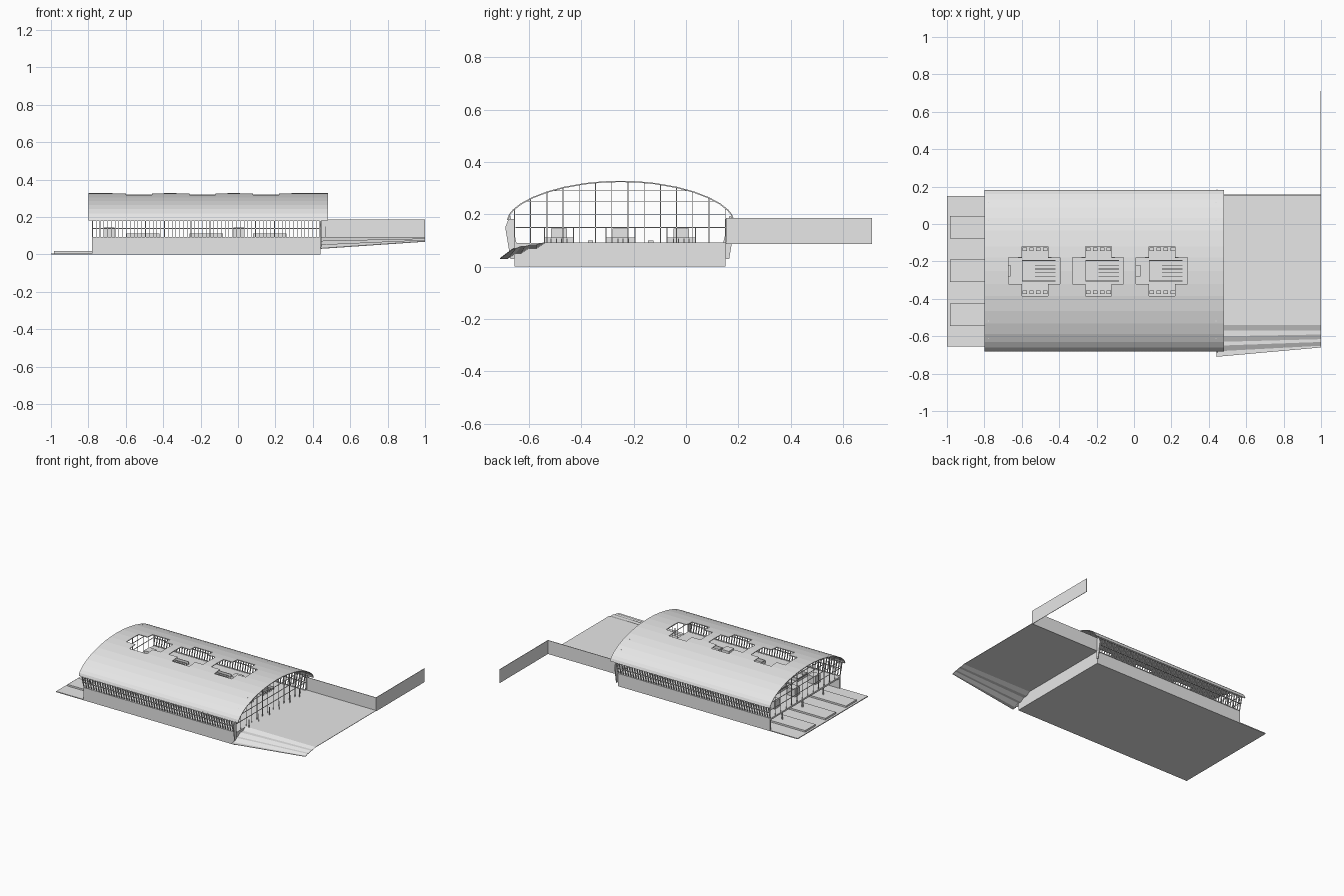
import bpy, bmesh

cube = bpy.data.objects.get("Cube")
if cube:
    bpy.data.objects.remove(cube, do_unlink=True)

grey = bpy.data.materials.new("light grey")
grey.use_nodes = True
grey.diffuse_color = (0.8, 0.8, 0.8, 1)
grey.node_tree.nodes["Principled BSDF"].inputs["Base Color"].default_value = (0.8, 0.8, 0.8, 1)

WEST, EAST, SOUTH, NORTH = -0.78, 0.44, -0.655, 0.15
FLOOR, EAVE, RIDGE_Y = 0.09, 0.183, -0.25
PLATFORM_ROWS = (-0.485, -0.25, -0.018)
BAYS = [i * 0.34 for i in range(3)]


def finish(name, bm, thickness=0):
    bmesh.ops.recalc_face_normals(bm, faces=bm.faces)
    mesh = bpy.data.meshes.new(name)
    bm.to_mesh(mesh)
    bm.free()
    mesh.materials.append(grey)
    obj = bpy.data.objects.new(name, mesh)
    bpy.context.collection.objects.link(obj)
    if thickness:
        mod = obj.modifiers.new("thickness", "SOLIDIFY")
        mod.thickness = thickness
        mod.offset = -1
    return obj


def add_box(bm, x0, x1, y0, y1, z0, z1):
    verts = bmesh.ops.create_cube(bm, size=1)["verts"]
    for v in verts:
        v.co.x = x1 if v.co.x > 0 else x0
        v.co.y = y1 if v.co.y > 0 else y0
        v.co.z = z1 if v.co.z > 0 else z0


def boxes(name, items):
    bm = bmesh.new()
    for item in items:
        add_box(bm, *item)
    return finish(name, bm)


def add_profile(bm, points, x0, x1):
    """Extrude a y-z outline along x."""
    face = bm.faces.new([bm.verts.new((x0, y, z)) for y, z in points])
    new = bmesh.ops.extrude_face_region(bm, geom=[face])["geom"]
    bmesh.ops.translate(bm, vec=(x1 - x0, 0, 0),
                        verts=[g for g in new if isinstance(g, bmesh.types.BMVert)])


def roof_z(y):
    t = min(1, abs(y - RIDGE_Y) / 0.432)
    return EAVE + 0.145 * (1 - t * t) ** 0.6


# Vaulted roof sheet with three cross-shaped skylight openings
def in_skylight(x, y):
    for bay in BAYS:
        arm = -0.67 < x - bay < -0.395 and -0.32 < y < -0.18
        tall = -0.6 < x - bay < -0.46 and -0.385 < y < -0.12
        if arm or tall:
            return True
    return False


xs = sorted([-0.8, 0.48] + [b + e for b in BAYS for e in (-0.67, -0.6, -0.46, -0.395)])
steps = [-1, -0.985, -0.95, -0.88, -0.78, -0.65, -0.5]
ys = sorted([RIDGE_Y + 0.432 * s * side for s in steps for side in (-1, 1)]
            + [-0.385, -0.32, RIDGE_Y, -0.18, -0.12])
bm = bmesh.new()
grid = [[bm.verts.new((x, y, roof_z(y))) for y in ys] for x in xs]
for i in range(len(xs) - 1):
    for j in range(len(ys) - 1):
        if not in_skylight((xs[i] + xs[i + 1]) / 2, (ys[j] + ys[j + 1]) / 2):
            bm.faces.new((grid[i][j], grid[i + 1][j], grid[i + 1][j + 1], grid[i][j + 1]))
bmesh.ops.delete(bm, geom=[v for v in bm.verts if not v.link_faces], context="VERTS")
finish("roof", bm, 0.005)

# Base: ground plate, side walls and main floor, open to the platforms on the west
boxes("ground_plate", [(-1, EAST, SOUTH, NORTH, 0, 0.006)])
boxes("base_walls", [(WEST, EAST, SOUTH, SOUTH + 0.01, 0, FLOOR),
                     (WEST, EAST, NORTH - 0.01, NORTH, 0, FLOOR),
                     (EAST - 0.01, EAST, SOUTH, NORTH, 0, FLOOR)])
boxes("main_floor", [(WEST, EAST, SOUTH, NORTH, FLOOR - 0.012, FLOOR)])

# Three long platforms with columns
boxes("platforms", [(-0.985, EAST - 0.02, y - 0.06, y + 0.06, 0.006, 0.018) for y in PLATFORM_ROWS])
boxes("platform_columns", [(x - 0.004, x + 0.004, y - 0.004, y + 0.004, 0.018, FLOOR)
                           for y in PLATFORM_ROWS
                           for x in [WEST + 0.02 + 0.17 * k for k in range(7)]])

# Leaning window fins and rails along both long sides
for name, edge, out in (("front", SOUTH, -1), ("back", NORTH, 1)):
    bm = bmesh.new()
    outline = [(edge, FLOOR), (edge + out * 0.026, EAVE + 0.004),
               (edge + out * 0.016, EAVE + 0.012), (edge - out * 0.008, FLOOR)]
    count = 60
    for k in range(count + 1):
        x = WEST + (EAST - WEST - 0.003) * k / count
        add_profile(bm, outline, x, x + 0.003)
    for f in (0.0, 0.5, 0.95):
        y, z = edge + out * 0.026 * f, FLOOR + (EAVE - FLOOR) * f
        add_box(bm, WEST, EAST, y - 0.003, y + 0.003, z, z + 0.004)
    finish(name + "_window_fins", bm)
    # Corner pier hanging beside the plaza
    bm = bmesh.new()
    add_profile(bm, [(edge, 0.03), (edge + out * 0.015, 0.03), (edge + out * 0.035, 0.15),
                     (edge + out * 0.022, EAVE), (edge, EAVE)], EAST, EAST + 0.006)
    finish(name + "_corner_pier", bm)

# Gridded gable ends following the roof line
for name, x in (("west", WEST), ("east", EAST - 0.004)):
    items = []
    count = 13
    for k in range(count + 1):
        y = SOUTH + (NORTH - SOUTH) * k / count
        items.append((x, x + 0.004, y - 0.0015, y + 0.0015, FLOOR, roof_z(y) - 0.004))
    for z in (0.15, 0.2, 0.25, 0.29):
        inside = [RIDGE_Y + d * 0.005 for d in range(81) if roof_z(RIDGE_Y + d * 0.005) > z]
        half = inside[-1] - RIDGE_Y
        items.append((x, x + 0.004, RIDGE_Y - half, RIDGE_Y + half, z - 0.0015, z + 0.0015))
    boxes(name + "_gable_grid", items)

# Lift boxes, stair parapets, moving stairs and benches on the main floor
lifts, parapets, stairs, benches = [], [], [], []
for y in PLATFORM_ROWS:
    for x in (-0.69, 0.005):
        lifts.append((x - 0.03, x + 0.03, y - 0.03, y + 0.03, FLOOR, 0.145))
    for bay in BAYS:
        x0, x1 = bay - 0.6, bay - 0.42
        for side in (-1, 1):
            edge = y + side * 0.055
            parapets.append((x0, x1, edge - 0.002, edge + 0.002, FLOOR, 0.112))
        parapets.append((x0, x0 + 0.004, y - 0.055, y + 0.055, FLOOR, 0.112))
        for k in range(4):
            ly = y - 0.03 + 0.02 * k
            stairs.append((bay - 0.53, bay - 0.42, ly - 0.002, ly + 0.002, FLOOR, 0.108))
for y in (-0.135, -0.365):
    for bay in BAYS:
        for k in range(4):
            x = bay - 0.585 + 0.037 * k
            benches.append((x - 0.012, x + 0.012, y - 0.01, y + 0.01, FLOOR, 0.1))
boxes("lift_boxes", lifts)
boxes("stair_parapets", parapets)
boxes("moving_stairs", stairs)
boxes("benches", benches)

# Short lamp posts in front of the east gable
boxes("lamp_posts", [(0.465, 0.469, y + s - 0.002, y + s + 0.002, FLOOR, 0.15)
                     for y in PLATFORM_ROWS for s in (-0.055, 0.055)])

# Plaza sheet stepping down towards the front, steepest beside the building
rows = [(0.155, 0.155, 0), (-0.54, -0.54, 0), (-0.57, -0.57, 0.33), (-0.6, -0.59, 0.33),
        (-0.63, -0.615, 0.66), (-0.65, -0.63, 0.66), (-0.68, -0.65, 1), (-0.71, -0.66, 1)]
bm = bmesh.new()
pairs = [(bm.verts.new((EAST, a, FLOOR - 0.06 * d)), bm.verts.new((1, b, FLOOR - 0.022 * d)))
         for a, b, d in rows]
for (a, b), (c, d) in zip(pairs, pairs[1:]):
    bm.faces.new((a, c, d, b))
finish("plaza", bm, 0.003)

# Boundary wall behind and beyond the plaza
boxes("boundary_wall", [(EAST, 1, 0.153, 0.157, FLOOR - 0.003, 0.186),
                        (0.997, 1, 0.157, 0.71, FLOOR - 0.003, 0.186)])
